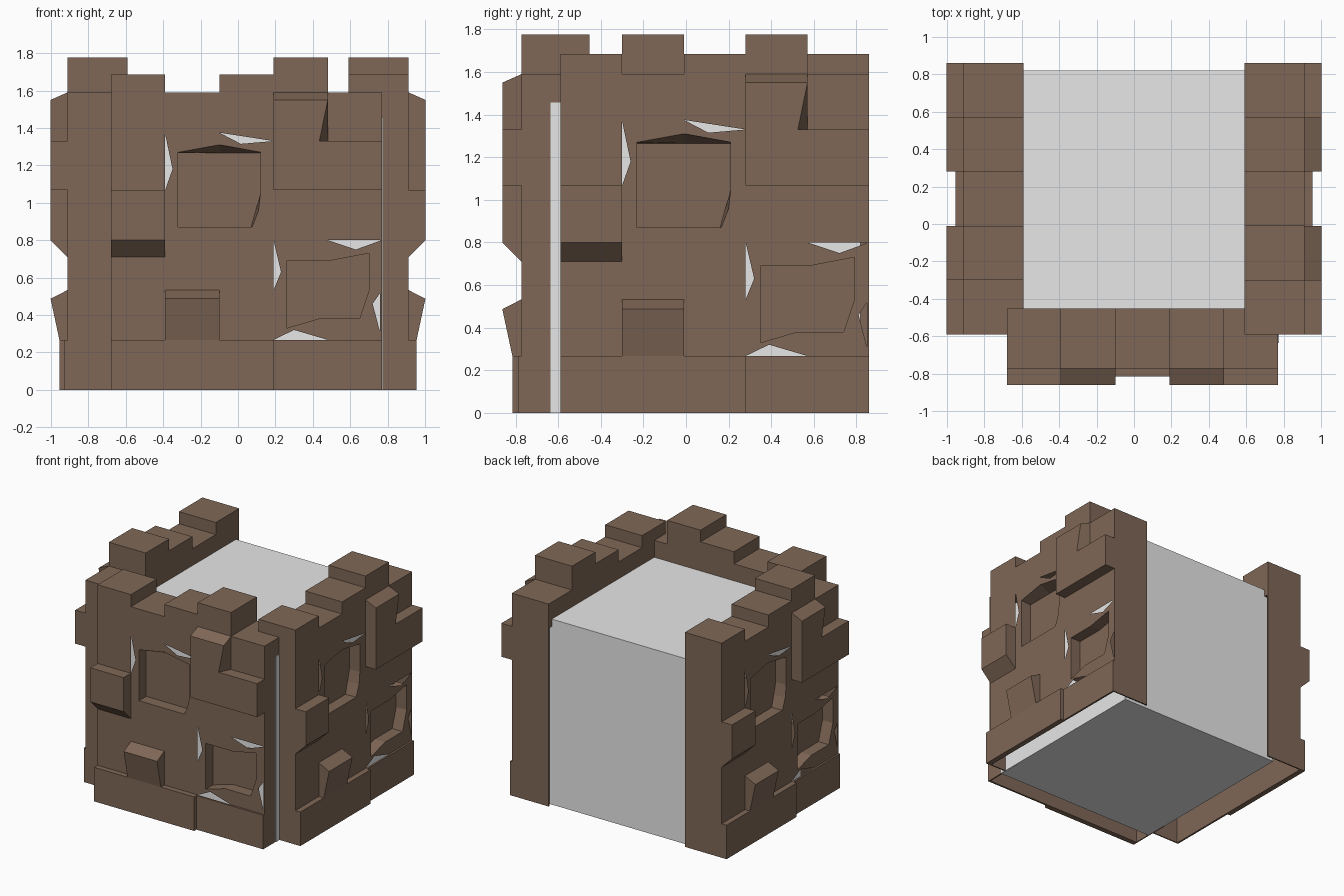
import bpy, bmesh, math

cube = bpy.data.objects.get("Cube")
if cube:
    bpy.data.objects.remove(cube, do_unlink=True)


def material(name, rgb):
    m = bpy.data.materials.new(name)
    m.use_nodes = True
    m.diffuse_color = (*rgb, 1)
    m.node_tree.nodes["Principled BSDF"].inputs["Base Color"].default_value = (*rgb, 1)
    return m


BROWN = material("stone brown", (0.215, 0.137, 0.095))
GREY = material("light grey", (0.8, 0.8, 0.8))


def mesh_from(bm, name, mat):
    me = bpy.data.meshes.new(name)
    bm.to_mesh(me)
    bm.free()
    me.materials.append(mat)
    return me


def place(name, me, loc=(0, 0, 0), turn=0):
    ob = bpy.data.objects.new(name, me)
    ob.location = loc
    ob.rotation_euler.z = math.radians(turn)
    bpy.context.collection.objects.link(ob)


def ring(bm, pts, y):
    """Vertices from (x, z) points at depth y, or from (x, z, y) points."""
    return [bm.verts.new((p[0], p[2] if len(p) > 2 else y, p[1])) for p in pts]


def bridge(bm, a, b):
    n = len(a)
    for i in range(n):
        bm.faces.new((a[i], a[(i + 1) % n], b[(i + 1) % n], b[i]))


def solid(bm, back, yb, front, yf):
    """Closed stone between a back outline and a front outline."""
    a, b = ring(bm, back, yb), ring(bm, front, yf)
    bridge(bm, a, b)
    bm.faces.new(a)
    bm.faces.new(b)


def rect(x0, x1, z0, z1):
    return [(x0, z0), (x1, z0), (x1, z1), (x0, z1)]


COL = [-0.68, -0.39, -0.10, 0.19, 0.48, 0.77]      # stone columns
BASE, OUT, INNER, RECESS = -0.772, -0.862, -0.452, -0.682


def wall_face():
    """Thin facade with chipped gaps and two recessed stones."""
    bm = bmesh.new()
    outer = [(-0.68, 0), (0.77, 0), (0.77, 0.267), (0.72, 0.46), (0.77, 0.533),
             (0.77, 1.59), (-0.68, 1.59)]
    gaps = [[(-0.39, 1.37), (-0.35, 1.18), (-0.39, 1.067)],
            [(-0.10, 1.375), (0.19, 1.33), (0.015, 1.315)],
            [(0.19, 0.80), (0.23, 0.63), (0.19, 0.533)],
            [(0.48, 0.80), (0.77 - 0.002, 0.80), (0.63, 0.75)],
            [(0.19, 0.267), (0.30, 0.32), (0.48, 0.267)]]
    # recess rims and their matching floors
    rims = [[(-0.32, 1.27), (-0.10, 1.31), (0.12, 1.27), (0.12, 1.05), (0.11, 0.96),
             (0.075, 0.87), (-0.32, 0.87)],
            [(0.26, 0.69), (0.49, 0.69), (0.70, 0.73), (0.70, 0.53), (0.65, 0.38),
             (0.43, 0.38), (0.26, 0.33)]]
    floors = [[(-0.32, 1.265), (-0.10, 1.265), (0.12, 1.265), (0.12, 1.05), (0.095, 0.96),
               (0.07, 0.87), (-0.32, 0.87)], rims[1]]
    edges, rim_verts = [], []
    for loop in [outer] + gaps + rims:
        vs = ring(bm, loop, BASE)
        edges += [bm.edges.new((vs[i - 1], vs[i])) for i in range(len(vs))]
        if loop in rims:
            rim_verts.append(vs)
    bmesh.ops.triangle_fill(bm, use_beauty=True, edges=edges)
    for vs, floor in zip(rim_verts, floors):
        back = ring(bm, floor, RECESS)
        bridge(bm, vs, back)
        bm.faces.new(back)
    bmesh.ops.recalc_face_normals(bm, faces=bm.faces[:])
    if sum(f.normal.y * f.calc_area() for f in bm.faces) > 0:
        bmesh.ops.reverse_faces(bm, faces=bm.faces[:])
    return mesh_from(bm, "wall_face", BROWN)


def battlements():
    """Deep top stones of uneven height and the two end posts."""
    bm = bmesh.new()
    for i, top in enumerate([1.685, 1.59, 1.685, 1.777, 1.59]):
        r = rect(COL[i], COL[i + 1], 1.40, top)
        solid(bm, r, INNER, r, BASE)
    for x0, x1 in ((-0.68, -0.67), (0.76, 0.77)):
        r = rect(x0, x1, 0, 1.59)
        solid(bm, r, INNER, r, BASE + 0.001)
    bmesh.ops.recalc_face_normals(bm, faces=bm.faces[:])
    return mesh_from(bm, "battlements", BROWN)


def raised_stones():
    bm = bmesh.new()
    # plinth courses
    for x0, x1, y in ((-0.68, 0.19, -0.815), (0.19, 0.77, -0.787)):
        r = rect(x0, x1, 0, 0.267)
        solid(bm, r, BASE, r, y)
    # leaning stone above the plinth
    solid(bm, rect(-0.39, -0.10, 0.267, 0.533), BASE,
          [(-0.39, 0.267, -0.815), (-0.10, 0.267, -0.815),
           (-0.10, 0.487, OUT), (-0.39, 0.487, OUT)], OUT)
    # side stone with sloping underside
    solid(bm, rect(-0.68, -0.39, 0.71, 1.067), BASE, rect(-0.68, -0.39, 0.80, 1.067), OUT)
    # wide corner stone and the chipped stone on it
    r = rect(0.19, 0.77, 1.067, 1.33)
    solid(bm, r, BASE, r, OUT)
    solid(bm, rect(0.19, 0.48, 1.33, 1.59), BASE,
          [(0.19, 1.33), (0.435, 1.33), (0.48, 1.55), (0.19, 1.55)], OUT)
    bmesh.ops.recalc_face_normals(bm, faces=bm.faces[:])
    return mesh_from(bm, "raised_stones", BROWN)


# three identical walls around the core
parts = [wall_face(), battlements(), raised_stones()]
for side, loc, turn in (("front", (0, 0, 0), 0),
                        ("left", (0.14, 0.09, 0), 90),
                        ("right", (-0.14, 0.18, 0), -90)):
    for me in parts:
        place(f"{side}_{me.name}", me, loc, turn)

# plain core block
bm = bmesh.new()
core = rect(-0.678, 0.774, 0, 1.457)
solid(bm, core, 0.82, core, -0.635)
bmesh.ops.recalc_face_normals(bm, faces=bm.faces[:])
place("core_block", mesh_from(bm, "core_block", GREY))
